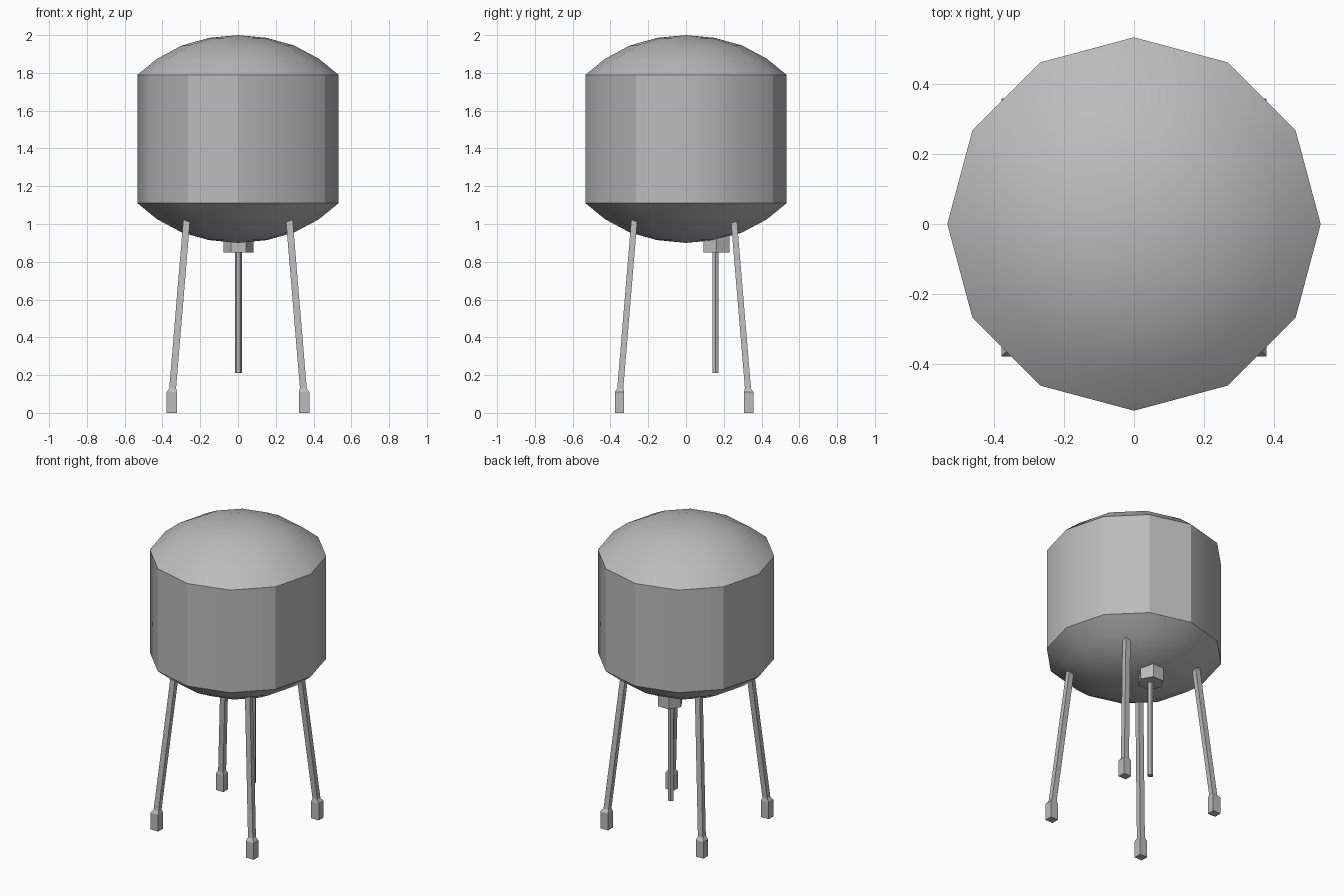
import bpy, bmesh, math
from mathutils import Vector

cube = bpy.data.objects.get("Cube")
if cube:
    bpy.data.objects.remove(cube, do_unlink=True)

steel = bpy.data.materials.new("grey_steel")
steel.use_nodes = True
GREY = (0.5, 0.5, 0.5, 1)
steel.diffuse_color = GREY
steel.node_tree.nodes["Principled BSDF"].inputs["Base Color"].default_value = GREY


def ring(bm, sides, rx, ry, centre, turn=0.0):
    """One closed loop of vertices around the z axis."""
    angles = [turn + math.tau * i / sides for i in range(sides)]
    return [bm.verts.new(Vector(centre) + Vector((rx * math.cos(a), ry * math.sin(a), 0)))
            for a in angles]


def skin(bm, rings):
    """Quads between successive loops."""
    for low, high in zip(rings, rings[1:]):
        n = len(low)
        for i in range(n):
            j = (i + 1) % n
            bm.faces.new((low[i], low[j], high[j], high[i]))


def finish(bm, name):
    bmesh.ops.recalc_face_normals(bm, faces=bm.faces)
    mesh = bpy.data.meshes.new(name)
    bm.to_mesh(mesh)
    bm.free()
    mesh.materials.append(steel)
    obj = bpy.data.objects.new(name, mesh)
    bpy.context.collection.objects.link(obj)
    return obj


def lofted(name, sides, sections, turn=0.0):
    """Capped flat-shaded solid through (rx, ry, centre) sections."""
    bm = bmesh.new()
    rings = [ring(bm, sides, rx, ry, c, turn) for rx, ry, c in sections]
    skin(bm, rings)
    bm.faces.new(rings[0])
    bm.faces.new(rings[-1])
    return finish(bm, name)


# Tank: twelve-sided drum with a shallow domed cap at each end
RADIUS, RIM_LOW, RIM_HIGH = 0.532, 1.11, 1.79
dome = [(RADIUS, 0), (0.428, 0.085), (0.297, 0.155), (0.155, 0.195)]
DOME_HEIGHT = 0.21
profile = [(r, RIM_LOW - h) for r, h in reversed(dome)] + [(r, RIM_HIGH + h) for r, h in dome]

bm = bmesh.new()
rings = [ring(bm, 12, r, r, (0, 0, z)) for r, z in profile]
skin(bm, rings)
for loop, z in ((rings[0], RIM_LOW - DOME_HEIGHT), (rings[-1], RIM_HIGH + DOME_HEIGHT)):
    pole = bm.verts.new((0, 0, z))
    for i in range(12):
        bm.faces.new((loop[i], loop[(i + 1) % 12], pole))
for face in bm.faces:
    face.smooth = True
# Rims are crisp, and so are some of the drum's upright corners
for edge in bm.edges:
    a, b = (v.co for v in edge.verts)
    on_rim = [any(abs(p.z - z) < 0.001 for z in (RIM_LOW, RIM_HIGH)) for p in (a, b)]
    if all(on_rim):
        upright = abs(a.z - b.z) > 0.1
        angle = round(math.degrees(math.atan2(a.y, a.x))) % 180
        if not upright or angle in (60, 90, 150):
            edge.smooth = False
finish(bm, "tank")

# Four splayed square legs, each ending in a thicker foot
Y_SHIFT = -0.01
DIAG = math.sqrt(2)
for sx, side in ((1, "left"), (-1, "right")):
    for sy, end in ((-1, "front"), (1, "back")):
        def section(half_x, half_y, spread, z):
            return (half_x * DIAG, half_y * DIAG, (sx * spread, sy * (spread - 0.008) + Y_SHIFT, z))
        lofted(f"{end}_{side}_leg", 4, [
            section(0.028, 0.025, 0.35, 0),
            section(0.028, 0.025, 0.35, 0.11),
            section(0.018, 0.016, 0.346, 0.13),
            section(0.018, 0.016, 0.27, 1.04),
        ], math.pi / 4)

# Hexagonal outlet nut and the thin drain pipe below it
lofted("outlet_nut", 6, [(0.08, 0.08, (0.003, 0.162, z)) for z in (0.85, 0.95)])
lofted("drain_pipe", 6, [(0.018, 0.018, (0.002, 0.156, z)) for z in (0.21, 0.87)])
